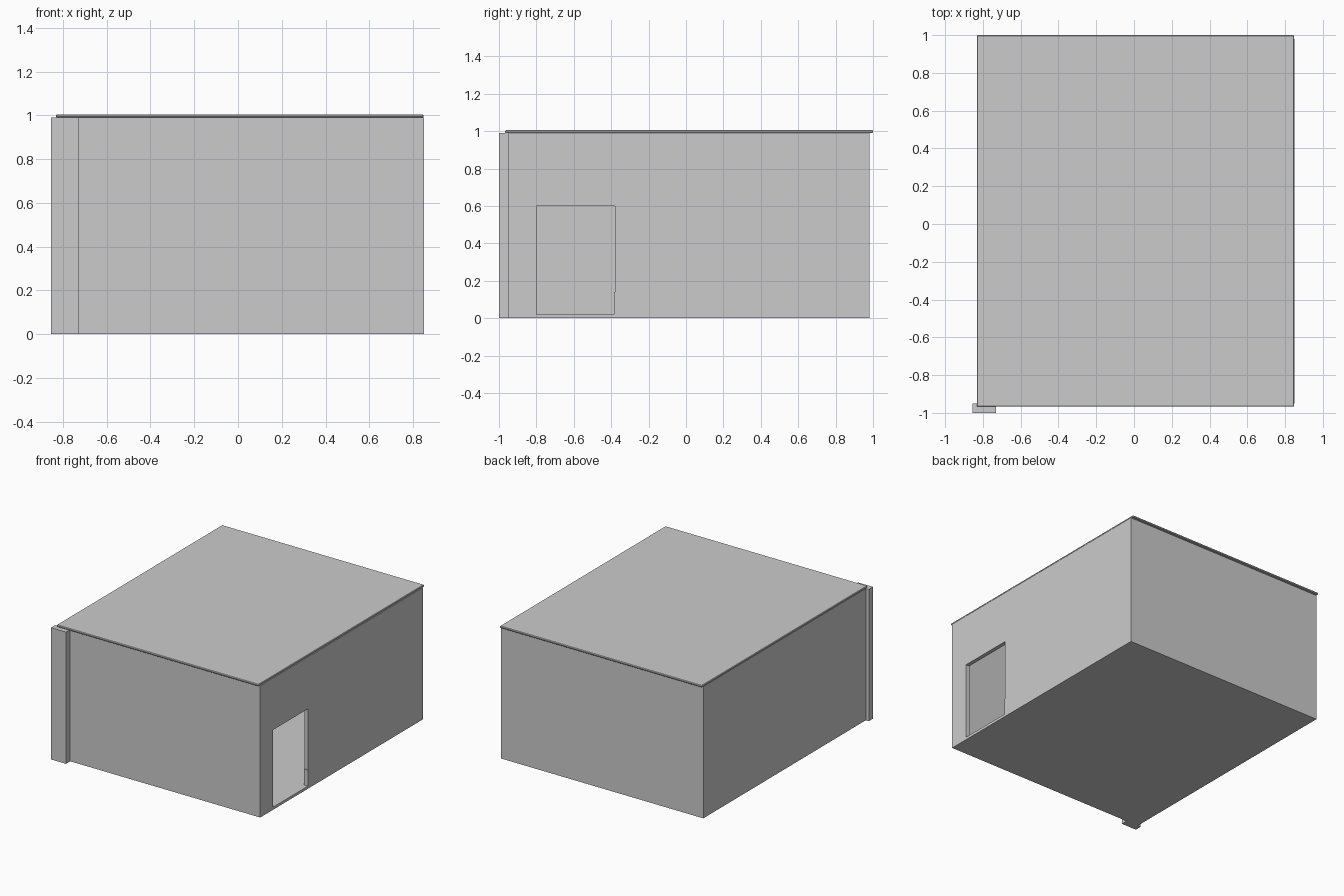
import bpy
import bmesh

if "Cube" in bpy.data.objects:
    bpy.data.objects.remove(bpy.data.objects["Cube"])


def box(name, x, y, z):
    """Box from (min, max) ranges on each axis."""
    bm = bmesh.new()
    bmesh.ops.create_cube(bm, size=1)
    for v in bm.verts:
        for i, (lo, hi) in enumerate((x, y, z)):
            v.co[i] = hi if v.co[i] > 0 else lo
    mesh = bpy.data.meshes.new(name)
    bm.to_mesh(mesh)
    bm.free()
    ob = bpy.data.objects.new(name, mesh)
    bpy.context.collection.objects.link(ob)
    return ob


def prism_x(name, profile, x0, x1):
    """Extrude a (y, z) profile along x."""
    bm = bmesh.new()
    face = bm.faces.new([bm.verts.new((x0, y, z)) for y, z in profile])
    ext = bmesh.ops.extrude_face_region(bm, geom=[face])
    verts = [g for g in ext["geom"] if isinstance(g, bmesh.types.BMVert)]
    bmesh.ops.translate(bm, verts=verts, vec=(x1 - x0, 0, 0))
    bmesh.ops.recalc_face_normals(bm, faces=bm.faces)
    mesh = bpy.data.meshes.new(name)
    bm.to_mesh(mesh)
    bm.free()
    ob = bpy.data.objects.new(name, mesh)
    bpy.context.collection.objects.link(ob)
    return ob


T = 0.03                      # wall thickness
L, R = -0.83, 0.85            # outer wall faces in x
F, B = -0.95, 0.98            # outer wall faces in y
FLOOR, TOP = 0.018, 0.99

# Floor slab inside the walls
box("floor", (L + T, R - T), (F + T, B - T), (0, FLOOR))

# Four walls around a hollow room
box("front_wall", (L, R - T), (F, F + T), (0, TOP))
box("back_wall", (L, R - T), (B - T, B), (0, TOP))
box("left_wall", (L, L + T), (F + T, B - T), (0, TOP))
right_wall = box("right_wall", (R - T, R), (F, B), (0, TOP))

# Doorway through the right wall, with a slight step in the rear jamb
cutter = prism_x("doorway_cutter",
                 [(-0.80, 0.02), (-0.385, 0.02), (-0.385, 0.14),
                  (-0.38, 0.14), (-0.38, 0.60), (-0.80, 0.60)],
                 R - T - 0.1, R + 0.1)
cutter.hide_render = True
cutter.hide_set(True)
mod = right_wall.modifiers.new("doorway", "BOOLEAN")
mod.operation = "DIFFERENCE"
mod.solver = "EXACT"
mod.object = cutter

# Thin roof slab overhanging front and back
roof = box("roof", (L - 0.002, 0.848), (-0.967, 1.0), (TOP, 1.005))
bev = roof.modifiers.new("edge_bevel", "BEVEL")
bev.width = 0.004
bev.segments = 1

# Pillar on the front left corner
box("corner_pillar", (-0.855, -0.73), (-1.0, F), (0, TOP))
